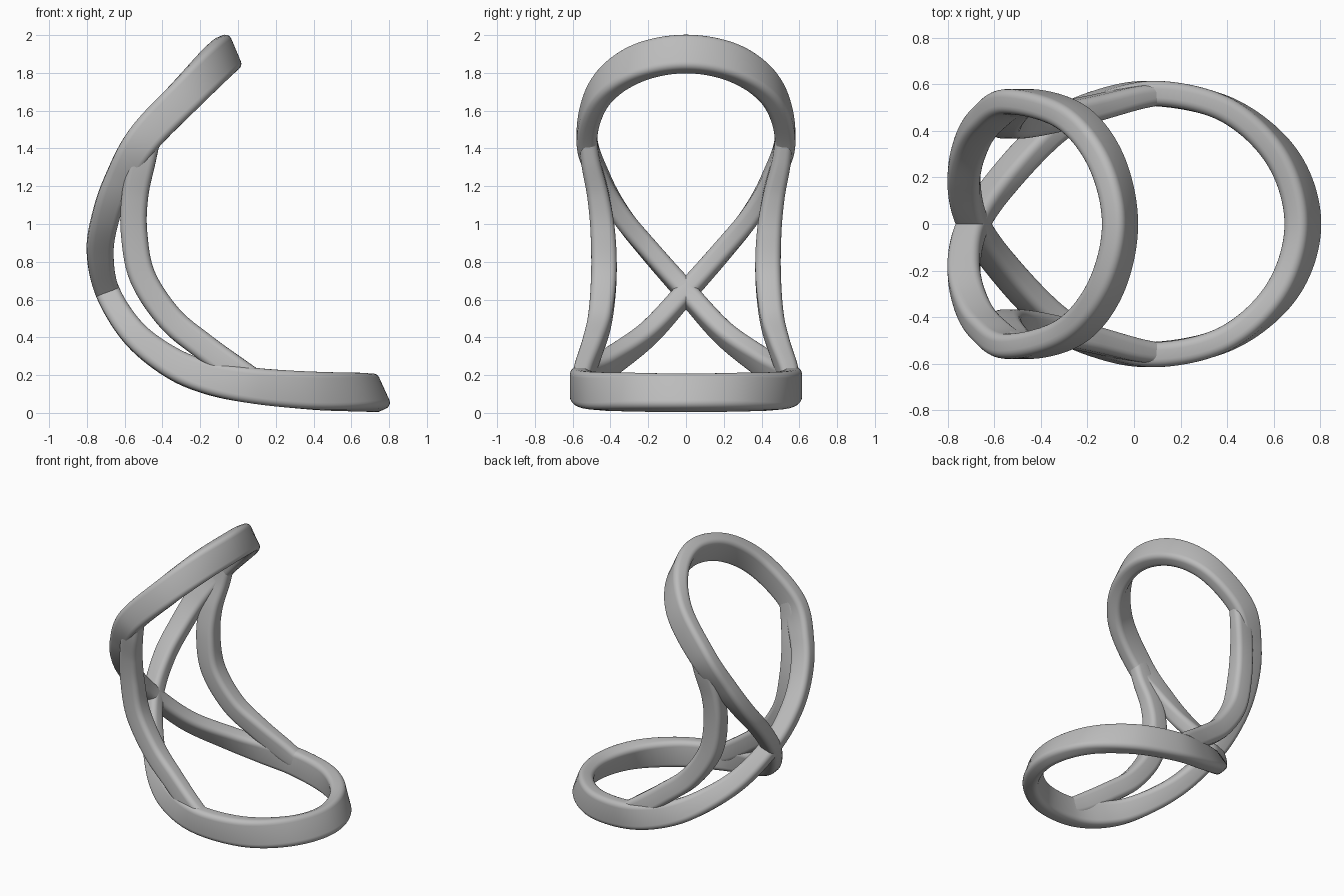
import bpy
import math
from mathutils import Vector

cube = bpy.data.objects.get("Cube")
if cube:
    bpy.data.objects.remove(cube, do_unlink=True)

grey = bpy.data.materials.new("neutral_grey")
grey.use_nodes = True
colour = (0.5, 0.5, 0.5, 1)
grey.diffuse_color = colour
grey.node_tree.nodes["Principled BSDF"].inputs["Base Color"].default_value = colour

FOCUS = Vector((0.32, 0, 1.0))  # the bands face the axis through this point
STEPS = 12


def spline(points, closed):
    """Smooth path through (x, y, z, depth, width) points."""
    n = len(points)
    pick = (lambda i: points[i % n]) if closed else (lambda i: points[max(0, min(n - 1, i))])
    out = []
    for i in range(n if closed else n - 1):
        a, b, c, d = (Vector(pick(i + k)) for k in (-1, 0, 1, 2))
        for s in range(STEPS):
            t = s / STEPS
            out.append(0.5 * (2 * b + (c - a) * t + (2 * a - 5 * b + 4 * c - d) * t ** 2
                              + (3 * b - a - 3 * c + d) * t ** 3))
    if not closed:
        out.append(Vector(points[-1]))
    return out


def section(depth, width, radius=0.035, corner=5):
    """Rounded rectangle as (across, along depth) pairs."""
    ring = []
    for q, (sx, sy) in enumerate(((1, 1), (-1, 1), (-1, -1), (1, -1))):
        for k in range(corner + 1):
            a = math.pi / 2 * (q + k / corner)
            ring.append((sx * (width / 2 - radius) + radius * math.cos(a),
                         sy * (depth / 2 - radius) + radius * math.sin(a)))
    return ring


def sweep(name, points, closed):
    path = spline(points, closed)
    n = len(path)
    verts, faces = [], []
    for i, p in enumerate(path):
        pos = Vector(p[:3])
        after = path[(i + 1) % n] if closed else path[min(i + 1, n - 1)]
        before = path[i - 1] if closed else path[max(i - 1, 0)]
        tangent = (Vector(after[:3]) - Vector(before[:3])).normalized()
        up = FOCUS - pos
        up.y = 0
        side = tangent.cross(up).normalized()
        up = side.cross(tangent)
        verts += [pos + side * u + up * v for u, v in section(p[3], p[4])]
    m = len(verts) // n
    for i in range(n if closed else n - 1):
        j = (i + 1) % n
        for k in range(m):
            l = (k + 1) % m
            faces.append((i * m + k, i * m + l, j * m + l, j * m + k))
    if not closed:
        faces.append(tuple(reversed(range(m))))
        faces.append(tuple(range((n - 1) * m, n * m)))
    mesh = bpy.data.meshes.new(name)
    mesh.from_pydata(verts, [], faces)
    mesh.materials.append(grey)
    obj = bpy.data.objects.new(name, mesh)
    bpy.context.collection.objects.link(obj)
    bpy.ops.object.select_all(action="DESELECT")
    obj.select_set(True)
    bpy.context.view_layer.objects.active = obj
    bpy.ops.object.mode_set(mode="EDIT")
    bpy.ops.mesh.select_all(action="SELECT")
    bpy.ops.mesh.normals_make_consistent(inside=False)
    bpy.ops.object.mode_set(mode="OBJECT")
    bpy.ops.object.shade_smooth_by_angle(angle=math.radians(40))
    return obj


def mirrored(points):
    return [(p[0], -p[1], *p[2:]) for p in points]


# Figure-eight band: base loop, crossing at the back, upper loop
W = 0.108
half = [
    (0.725, 0, 0.106, 0.2, W), (0.64, -0.28, 0.11, 0.2, W),
    (0.41, -0.485, 0.117, 0.2, W), (0.1, -0.56, 0.142, 0.19, W),
    (-0.15, -0.515, 0.185, 0.175, W), (-0.35, -0.405, 0.265, 0.16, W),
    (-0.55, -0.2, 0.42, 0.14, W), (-0.69, 0, 0.64, 0.13, W),
    (-0.73, 0.185, 0.85, 0.14, W), (-0.7, 0.34, 1.04, 0.145, W),
    (-0.63, 0.45, 1.23, 0.155, W), (-0.5, 0.525, 1.45, 0.18, W),
    (-0.27, 0.46, 1.69, 0.19, W), (-0.12, 0.27, 1.845, 0.2, W),
    (-0.06, 0, 1.9, 0.2, W),
]
sweep("figure_eight_band", half + mirrored(half[1:-1])[::-1], True)

# Side struts joining the two loops
strut = [
    (-0.46, 0.522, 1.5, 0.12, 0.09), (-0.505, 0.505, 1.34, 0.14, 0.1),
    (-0.545, 0.465, 1.15, 0.14, 0.115), (-0.55, 0.44, 0.95, 0.14, 0.13),
    (-0.505, 0.435, 0.72, 0.14, 0.135), (-0.36, 0.455, 0.5, 0.14, 0.125),
    (-0.18, 0.495, 0.35, 0.14, 0.11), (0, 0.54, 0.22, 0.14, 0.1),
    (0.12, 0.558, 0.15, 0.12, 0.09),
]
sweep("left_strut", strut, False)
sweep("right_strut", mirrored(strut), False)
